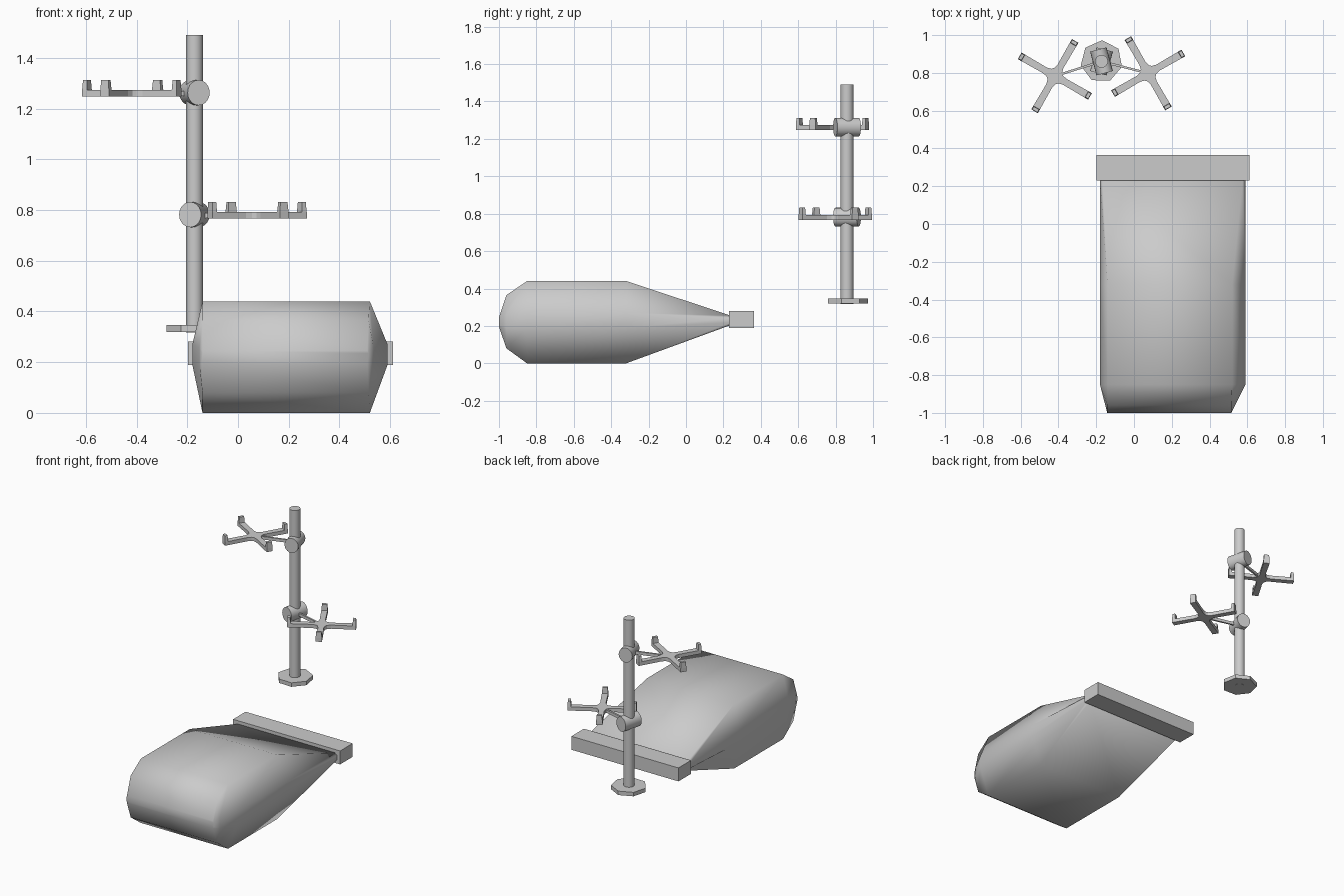
import bpy, bmesh
from math import radians, cos, sin
from mathutils import Matrix, Vector

if "Cube" in bpy.data.objects:
    bpy.data.objects.remove(bpy.data.objects["Cube"])


def finish(bm, name, smooth=None):
    bmesh.ops.recalc_face_normals(bm, faces=bm.faces[:])
    me = bpy.data.meshes.new(name)
    bm.to_mesh(me)
    bm.free()
    ob = bpy.data.objects.new(name, me)
    bpy.context.collection.objects.link(ob)
    if smooth:
        bpy.ops.object.select_all(action='DESELECT')
        ob.select_set(True)
        bpy.context.view_layer.objects.active = ob
        bpy.ops.object.shade_smooth_by_angle(angle=radians(smooth))
    return ob


def add_box(bm, size, mat, top=1.0):
    """Box with an optionally narrowed top."""
    for v in bmesh.ops.create_cube(bm, size=1)['verts']:
        k = top if v.co.z > 0 else 1
        v.co = mat @ Vector((v.co.x * size[0] * k, v.co.y * size[1] * k, v.co.z * size[2]))


def cylinder(name, r, depth, mat, sides, smooth=None):
    bm = bmesh.new()
    bmesh.ops.create_cone(bm, cap_ends=True, segments=sides, radius1=r, radius2=r,
                          depth=depth, matrix=mat)
    return finish(bm, name, smooth)


T = Matrix.Translation

# Pinched bag: eight-point sections along y
# (y, z low, z high, half height of side band, outer x pair, inner x pair)
sections = [
    (-1.00, 0.195, 0.245, 0.015, (-0.142, 0.515), (-0.14, 0.51)),
    (-0.96, 0.08, 0.365, 0.035, (-0.152, 0.535), (-0.14, 0.515)),
    (-0.85, 0.00, 0.44, 0.040, (-0.18, 0.59), (-0.14, 0.52)),
    (-0.32, 0.00, 0.44, 0.040, (-0.18, 0.59), (-0.14, 0.52)),
    (0.24, 0.205, 0.255, 0.012, (-0.18, 0.59), (-0.165, 0.575)),
]
bm = bmesh.new()
rings = []
for y, lo, hi, h, (ol, orr), (il, ir) in sections:
    m = 0.23 if y > -0.9 else (lo + hi) / 2
    pts = [(il, lo), (ir, lo), (orr, m - h), (orr, m + h),
           (ir, hi), (il, hi), (ol, m + h), (ol, m - h)]
    rings.append([bm.verts.new((x, y, z)) for x, z in pts])
for a, b in zip(rings, rings[1:]):
    for i in range(8):
        j = (i + 1) % 8
        bm.faces.new((a[i], a[j], b[j], b[i]))
bm.faces.new(rings[0])
bm.faces.new(rings[-1])
finish(bm, "pinched_bag", 75)

# Bar closing the bag
bm = bmesh.new()
add_box(bm, (0.81, 0.135, 0.092), T((0.207, 0.297, 0.235)))
finish(bm, "bag_clamp_bar")

# Pole and seven-sided foot
PX, PY = -0.172, 0.861
cylinder("pole", 0.034, 1.172, T((PX, PY, 0.904)), 24, 40)
cylinder("pole_foot", 0.112, 0.027,
         T((PX, PY, 0.3335)) @ Matrix.Rotation(radians(101), 4, 'Z'), 7)


def holder(label, side, knob_z, tray_y):
    """Knob on the pole, rod and four-armed tray; side is -1 left, +1 right."""
    cx, cz = PX + side * 0.247, knob_z - 0.003
    # Cross knob
    mat = (T((PX, PY, knob_z)) @ Matrix.Rotation(radians(-side * 15), 4, 'Z')
           @ Matrix.Rotation(radians(90), 4, 'X') @ Matrix.Diagonal((0.9, 1, 1, 1)))
    cylinder(label + "_knob", 0.050, 0.13, mat, 20, 40)
    # Rod from knob to tray
    a, b = Vector((PX, PY, cz)), Vector((cx, tray_y, cz))
    d = b - a
    bm = bmesh.new()
    add_box(bm, (d.length, 0.012, 0.02),
            T((a + b) / 2) @ d.to_track_quat('X', 'Z').to_matrix().to_4x4())
    finish(bm, label + "_rod")
    # Cross-shaped tray with softened inner corners
    base = T((cx, tray_y, cz)) @ Matrix.Rotation(radians(90 + side * 30), 4, 'Z')
    bm = bmesh.new()
    quarter = [(0.215, -0.02), (0.215, 0.02), (0.06, 0.018), (0.036, 0.024), (0.024, 0.036),
               (0.018, 0.06)]
    verts = []
    for k in range(4):
        r = base @ Matrix.Rotation(radians(90 * k), 4, 'Z')
        verts += [bm.verts.new(r @ Vector((x, y, -0.012))) for x, y in quarter]
    face = bm.faces.new(verts)
    ext = bmesh.ops.extrude_face_region(bm, geom=[face])['geom']
    bmesh.ops.translate(bm, vec=(0, 0, 0.025),
                        verts=[v for v in ext if isinstance(v, bmesh.types.BMVert)])
    finish(bm, label + "_tray")
    # Upright stops on the arm tips
    bm = bmesh.new()
    for k in range(4):
        r = base @ Matrix.Rotation(radians(90 * k), 4, 'Z')
        add_box(bm, (0.022, 0.04, 0.044), r @ T((0.204, 0, 0.031)), top=0.8)
    finish(bm, label + "_tray_stops")


holder("upper", -1, 1.263, 0.783)
holder("lower", 1, 0.782, 0.798)
